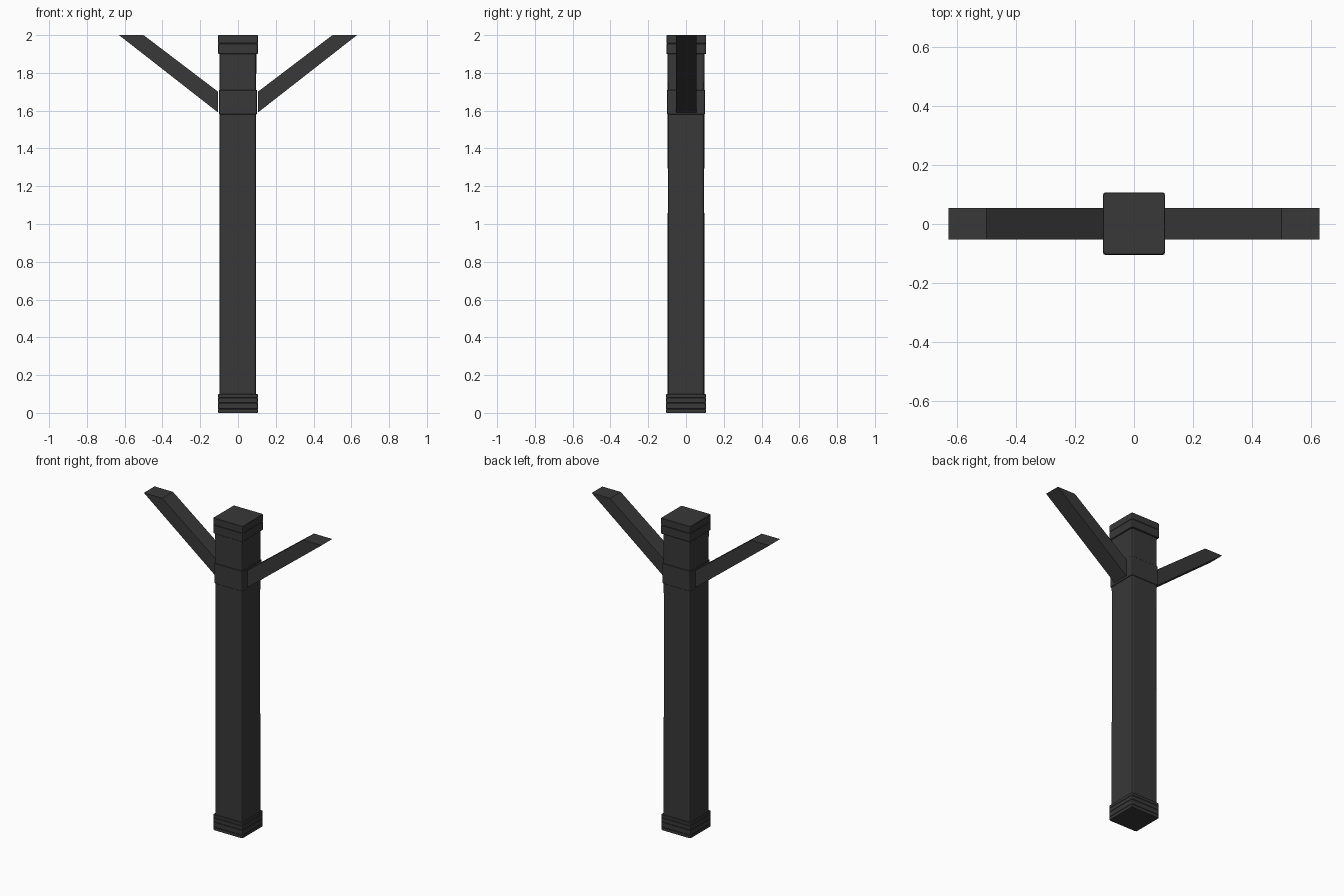
import bpy, bmesh, math

if "Cube" in bpy.data.objects:
    bpy.data.objects.remove(bpy.data.objects["Cube"])

dark = bpy.data.materials.new("dark_timber")
dark.diffuse_color = (0.04, 0.04, 0.04, 1)
dark.use_nodes = True
dark.node_tree.nodes["Principled BSDF"].inputs["Base Color"].default_value = dark.diffuse_color


def finish(name, bm):
    bmesh.ops.recalc_face_normals(bm, faces=bm.faces)
    mesh = bpy.data.meshes.new(name)
    bm.to_mesh(mesh)
    bm.free()
    mesh.materials.append(dark)
    obj = bpy.data.objects.new(name, mesh)
    bpy.context.collection.objects.link(obj)
    return obj


def square_loft(name, profile, radius=0.01, cx=0.0, cy=0.0, segs=2):
    """Stack rounded-square sections given as (half width, z)."""
    bm = bmesh.new()
    rings = []
    for half, z in profile:
        ring = []
        for q, (sx, sy) in enumerate(((1, 1), (-1, 1), (-1, -1), (1, -1))):
            for i in range(segs + 1):
                a = math.pi / 2 * (q + i / segs)
                ring.append(bm.verts.new((
                    cx + sx * (half - radius) + radius * math.cos(a),
                    cy + sy * (half - radius) + radius * math.sin(a), z)))
        rings.append(ring)
    n = len(rings[0])
    for a, b in zip(rings, rings[1:]):
        for i in range(n):
            bm.faces.new((a[i], a[(i + 1) % n], b[(i + 1) % n], b[i]))
    bm.faces.new(rings[0])
    bm.faces.new(rings[-1])
    return finish(name, bm)


def brace(name, side):
    """Diagonal strut cut vertically at the post and level at the top."""
    bm = bmesh.new()
    outline = [(0.105, 1.59), (0.63, 2.0), (0.50, 2.0), (0.105, 1.70)]
    face = bm.faces.new([bm.verts.new((side * x, -0.053, z)) for x, z in outline])
    ext = bmesh.ops.extrude_face_region(bm, geom=[face])
    verts = [v for v in ext["geom"] if isinstance(v, bmesh.types.BMVert)]
    bmesh.ops.translate(bm, verts=verts, vec=(0, 0.108, 0))
    return finish(name, bm)


# Slightly uneven post shaft
square_loft("post_shaft", [(0.097, 0.08), (0.097, 0.6), (0.0965, 1.2),
                           (0.097, 1.6), (0.098, 1.92)], 0.012, -0.001, 0)

# Banded foot with shallow grooves
h, g = 0.105, 0.103
square_loft("post_foot", [(0.103, 0), (h, 0.003), (h, 0.018), (g, 0.02), (h, 0.022),
                          (h, 0.051), (g, 0.053), (h, 0.055), (h, 0.078),
                          (g, 0.08), (h, 0.082), (h, 0.098), (0.103, 0.10)], 0.008)

# Collar where the braces meet the post
square_loft("brace_collar", [(0.098, 1.58), (0.1, 1.582), (0.1, 1.708), (0.098, 1.71)], 0.008)

# Top cap with one groove
square_loft("post_cap", [(0.103, 1.90), (h, 1.902), (h, 1.953), (g, 1.955),
                         (h, 1.957), (h, 1.998), (0.103, 2.0)], 0.008, 0, 0.002)

# Mirrored diagonal braces
brace("right_brace", 1)
brace("left_brace", -1)
